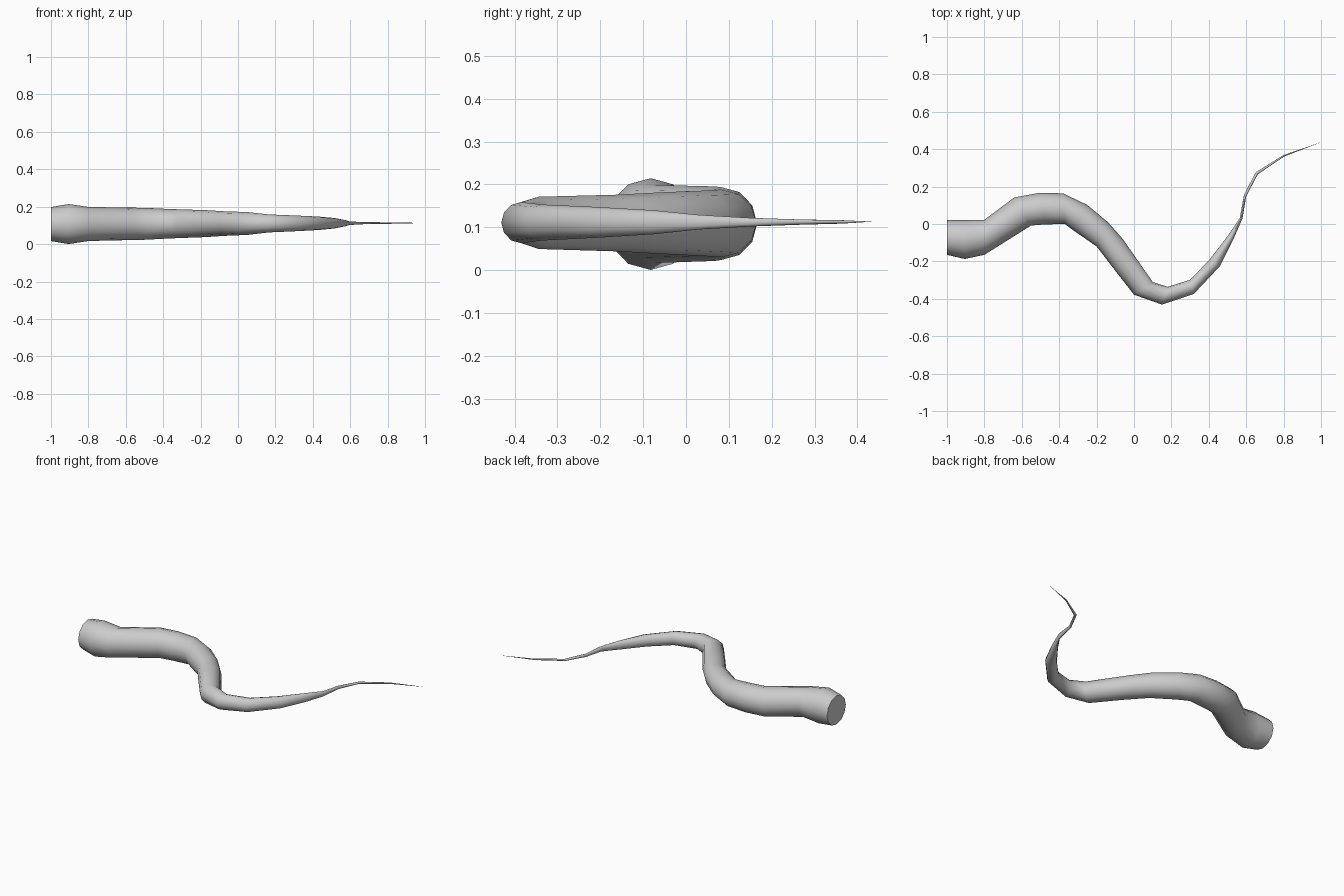
import bpy, bmesh, math
from mathutils import Vector

if "Cube" in bpy.data.objects:
    bpy.data.objects.remove(bpy.data.objects["Cube"])

SIDES = 12
# cross-sections: left edge x, y, right edge x, y (seen from above), half height
RINGS = [
    (-1.00, .022, -1.00, -.165, .091),
    (-.905, .022, -.905, -.187, .107),
    (-.80, .022, -.80, -.165, .091),
    (-.64, .142, -.55, -.008, .087),
    (-.51, .166, -.47, -.002, .085),
    (-.38, .164, -.37, .000, .079),
    (-.25, .102, -.33, -.030, .076),
    (-.14, .010, -.20, -.120, .072),
    (-.06, -.08, -.10, -.250, .066),
    (.10, -.310, .00, -.378, .061),
    (.18, -.336, .15, -.431, .048),
    (.30, -.298, .32, -.374, .042),
    (.40, -.195, .46, -.225, .036),
    (.50, -.065, .53, -.085, .028),
    (.565, .030, .58, .030, .017),
    (.588, .155, .60, .148, .010),
    (.650, .276, .662, .266, .006),
    (.80, .369, .803, .361, .004),
]
TIP = (1.0, .437, .113)


def ring_height(x):
    return .107 + .006 * (x + 1) / 2


# tapering body lofted through the rings
bm = bmesh.new()
loops = []
for lx, ly, rx, ry, h in RINGS:
    left, right = Vector((lx, ly, 0)), Vector((rx, ry, 0))
    mid, half = (left + right) / 2, (left - right) / 2
    mid.z = ring_height(mid.x)
    loops.append([bm.verts.new(mid + half * math.cos(a) + Vector((0, 0, h * math.sin(a))))
                  for a in (2 * math.pi * i / SIDES for i in range(SIDES))])
for a, b in zip(loops, loops[1:]):
    for i in range(SIDES):
        j = (i + 1) % SIDES
        bm.faces.new((a[i], a[j], b[j], b[i]))

# flat base cap and pointed tip
bm.faces.new(loops[0])
tip = bm.verts.new(TIP)
for i in range(SIDES):
    bm.faces.new((loops[-1][i], loops[-1][(i + 1) % SIDES], tip))
bmesh.ops.recalc_face_normals(bm, faces=bm.faces)

mesh = bpy.data.meshes.new("tentacle")
bm.to_mesh(mesh)
bm.free()
tentacle = bpy.data.objects.new("tentacle", mesh)
bpy.context.collection.objects.link(tentacle)
bpy.context.view_layer.objects.active = tentacle
tentacle.select_set(True)
bpy.ops.object.shade_smooth_by_angle(angle=math.radians(50))
